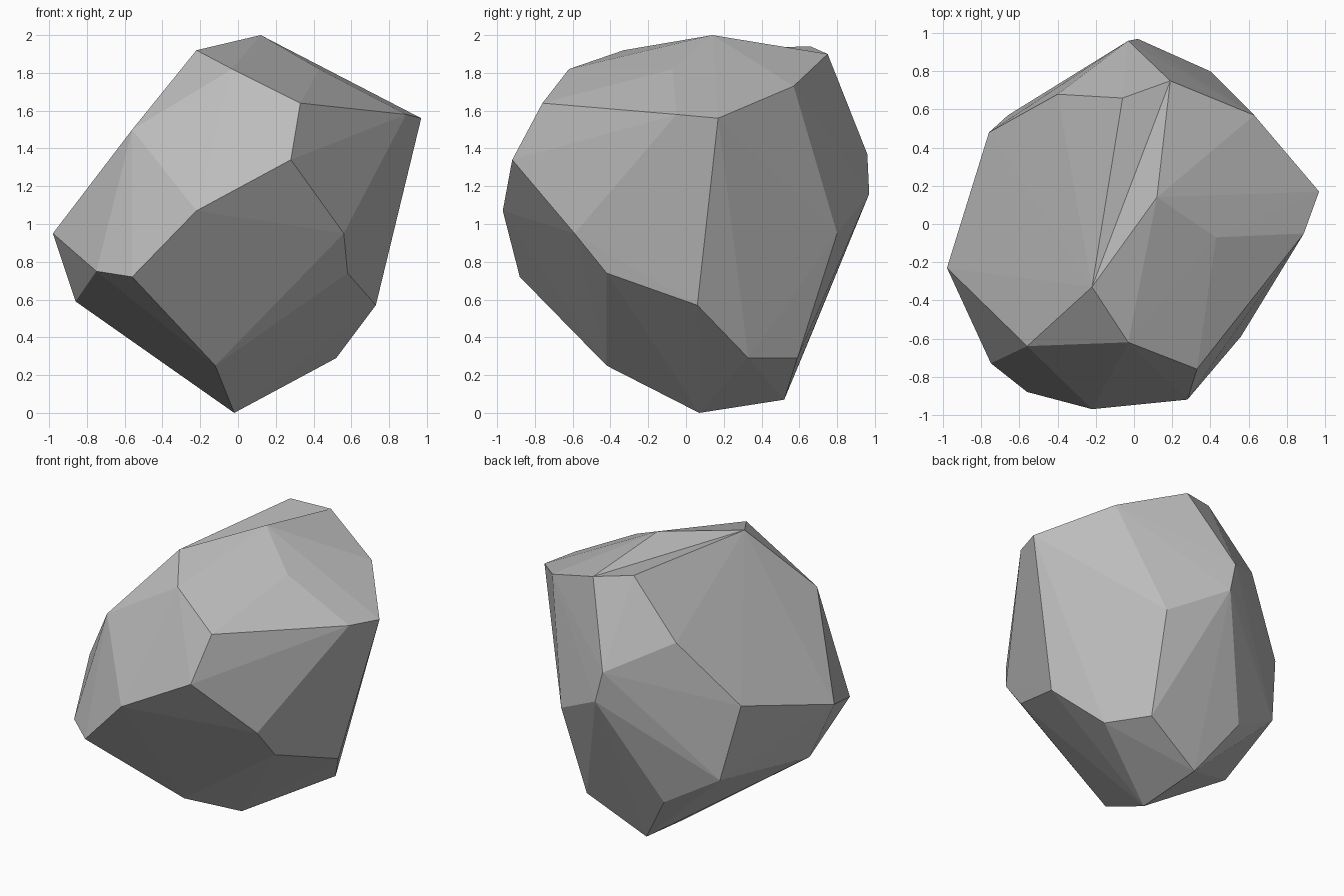
import bpy
import bmesh
from mathutils import Vector

# Remove only the default object
default_object = bpy.data.objects.get("Cube")
if default_object:
    bpy.data.objects.remove(default_object, do_unlink=True)


def make_material(name, colour):
    """Plain single-colour material, same in viewport and render."""
    material = bpy.data.materials.new(name)
    material.use_nodes = True
    material.diffuse_color = colour
    shader = next(n for n in material.node_tree.nodes if n.type == 'BSDF_PRINCIPLED')
    shader.inputs["Base Color"].default_value = colour
    shader.inputs["Roughness"].default_value = 1
    return material


def nearest_vertex(bm, corner):
    """Vertex of the mesh lying closest to a chosen corner."""
    return min(bm.verts, key=lambda v: (v.co - Vector(corner)).length)


def swap_ridge(bm, start, end):
    """Turn one ridge across its two triangles to form a shallow dent."""
    ridge = bm.edges.get((nearest_vertex(bm, start), nearest_vertex(bm, end)))
    if ridge:
        bmesh.ops.rotate_edges(bm, edges=[ridge], use_ccw=False)


# Corners of the boulder, from the summit down to the foot
summit = (.12, .14, 2)
back_rim = (-.06, .66, 1.94)
crown = [
    summit, back_rim,
    (-.22, -.33, 1.92), (.19, .75, 1.9), (-.03, -.62, 1.82), (.43, -.07, 1.82),
]
shoulder = [
    (.63, .57, 1.73), (.33, -.76, 1.64), (.89, -.05, 1.58), (.97, .17, 1.56),
    (-.4, .68, 1.57), (-.56, -.64, 1.5), (-.03, .96, 1.37), (.28, -.92, 1.34),
]
waist = [
    (.02, .97, 1.16), (-.76, .48, 1.15), (-.22, -.97, 1.07), (-.98, -.23, .95),
    (.4, .8, .95), (.56, -.59, .95),
]
belly = [
    (-.75, -.73, .75), (.58, -.42, .74), (-.56, -.88, .72), (-.66, .57, .64),
    (-.86, -.13, .59), (.73, .06, .57), (.2, -.48, .57),
]
foot = [
    (-.3, .67, .43), (.52, .33, .29), (.35, .59, .29), (-.12, -.42, .25),
    (-.06, .52, .07), (-.02, .07, 0),
]

# Wrap the corners in flat facets
bm = bmesh.new()
for corner in crown + shoulder + waist + belly + foot:
    bm.verts.new(corner)
bmesh.ops.convex_hull(bm, input=bm.verts[:], use_existing_faces=False)
swap_ridge(bm, summit, back_rim)
loose = [v for v in bm.verts if not v.link_faces]
bmesh.ops.delete(bm, geom=loose, context='VERTS')
bmesh.ops.recalc_face_normals(bm, faces=bm.faces[:])
for face in bm.faces:
    face.smooth = False

# Boulder object in a single stone colour
mesh = bpy.data.meshes.new("boulder")
bm.to_mesh(mesh)
bm.free()
mesh.materials.append(make_material("stone grey", (.5, .5, .5, 1)))
boulder = bpy.data.objects.new("boulder", mesh)
bpy.context.collection.objects.link(boulder)
